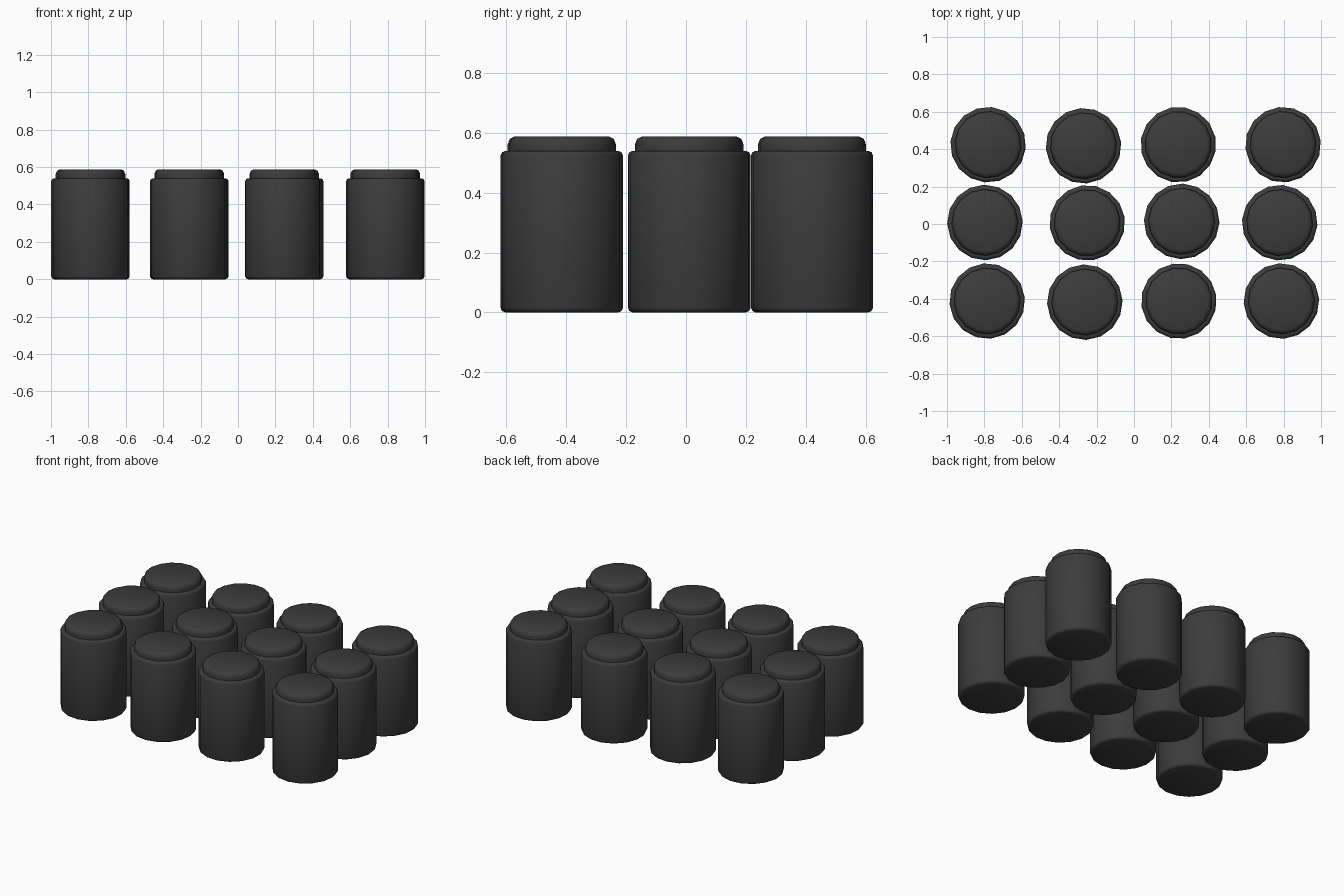
import bpy, bmesh, random
from math import cos, sin, pi

random.seed(4)
cube = bpy.data.objects.get("Cube")
if cube:
    bpy.data.objects.remove(cube, do_unlink=True)

dark = bpy.data.materials.new("charcoal")
dark.use_nodes = True
colour = (0.045, 0.045, 0.045, 1)
dark.diffuse_color = colour
dark.node_tree.nodes["Principled BSDF"].inputs["Base Color"].default_value = colour

SIDES = 16
# Half outline of a canister: bevelled base, straight wall, shoulder, stepped lid
PROFILE = [(0.186, 0), (0.197, 0.005), (0.202, 0.016), (0.202, 0.524),
           (0.197, 0.535), (0.186, 0.54), (0.178, 0.54), (0.178, 0.562),
           (0.171, 0.58), (0.155, 0.588)]


def canister(name, x, y, turn):
    """Revolve the outline and close both ends."""
    bm = bmesh.new()
    rings = []
    for r, z in PROFILE:
        angles = [turn + 2 * pi * i / SIDES for i in range(SIDES)]
        rings.append([bm.verts.new((r * cos(a), r * sin(a), z)) for a in angles])
    for low, high in zip(rings, rings[1:]):
        for i in range(SIDES):
            j = (i + 1) % SIDES
            bm.faces.new((low[i], low[j], high[j], high[i]))
    bm.faces.new(rings[0][::-1])
    bm.faces.new(rings[-1])
    mesh = bpy.data.meshes.new(name)
    bm.to_mesh(mesh)
    bm.free()
    mesh.materials.append(dark)
    obj = bpy.data.objects.new(name, mesh)
    obj.location = (x, y, 0)
    bpy.context.collection.objects.link(obj)
    return obj


# Three slightly uneven rows of four canisters
ROWS = {
    "front": [(-0.785, -0.412), (-0.263, -0.418), (0.24, -0.412), (0.788, -0.412)],
    "middle": [(-0.797, 0.008), (-0.25, 0.006), (0.255, 0.014), (0.779, 0.007)],
    "back": [(-0.78, 0.424), (-0.27, 0.418), (0.237, 0.424), (0.797, 0.424)],
}
jars = [canister(f"{row}_canister_{n + 1}", x, y, random.uniform(0, pi / 8))
        for row, spots in ROWS.items() for n, (x, y) in enumerate(spots)]

bpy.ops.object.select_all(action="DESELECT")
for jar in jars:
    jar.select_set(True)
bpy.context.view_layer.objects.active = jars[0]
bpy.ops.object.shade_smooth_by_angle(angle=pi / 4)
